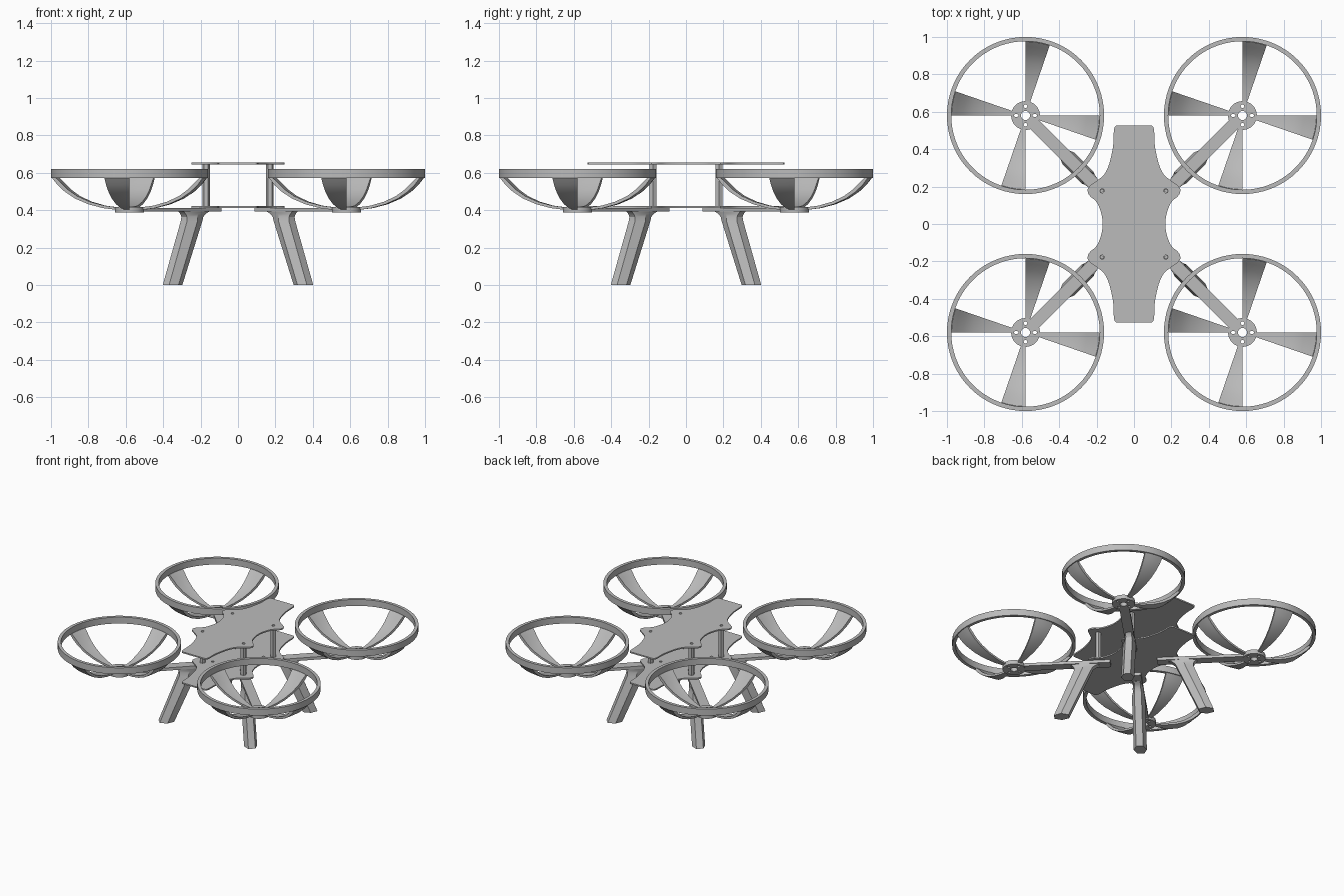
import bpy, bmesh
from math import sin, cos, pi, radians, sqrt

if "Cube" in bpy.data.objects:
    bpy.data.objects.remove(bpy.data.objects["Cube"])

grey = bpy.data.materials.new("plain_grey")
grey.use_nodes = True
grey.diffuse_color = (0.5, 0.5, 0.5, 1)
grey.node_tree.nodes["Principled BSDF"].inputs["Base Color"].default_value = (0.5, 0.5, 0.5, 1)


def finish(name, bm):
    bmesh.ops.recalc_face_normals(bm, faces=bm.faces)
    mesh = bpy.data.meshes.new(name)
    bm.to_mesh(mesh)
    bm.free()
    mesh.materials.clear()
    mesh.materials.append(grey)
    obj = bpy.data.objects.new(name, mesh)
    bpy.context.collection.objects.link(obj)
    bpy.ops.object.select_all(action='DESELECT')
    obj.select_set(True)
    bpy.context.view_layer.objects.active = obj
    bpy.ops.object.shade_smooth_by_angle(angle=radians(30))
    return obj


def loft(name, loops, closed=False):
    """Skin a row of equal loops; cap the ends unless the row closes on itself."""
    bm = bmesh.new()
    rows = [[bm.verts.new(p) for p in loop] for loop in loops]
    n = len(rows[0])
    pairs = list(zip(rows, rows[1:])) + ([(rows[-1], rows[0])] if closed else [])
    for a, b in pairs:
        for i in range(n):
            j = (i + 1) % n
            bm.faces.new((a[i], a[j], b[j], b[i]))
    if not closed:
        bm.faces.new(rows[0])
        bm.faces.new(rows[-1])
    return finish(name, bm)


def revolve(name, profile, start, angle, steps):
    """Turn an (r, z) section about z."""
    full = angle == 2 * pi
    turns = [start + angle * i / steps for i in range(steps + (not full))]
    return loft(name, [[(r * cos(t), r * sin(t), z) for r, z in profile] for t in turns], full)


def plate(name, outlines, z0, z1):
    """Flat sheet from an outline followed by its holes."""
    curve = bpy.data.curves.new(name, 'CURVE')
    curve.dimensions = '2D'
    curve.fill_mode = 'BOTH'
    curve.extrude = (z1 - z0) / 2
    for pts in outlines:
        spline = curve.splines.new('POLY')
        spline.points.add(len(pts) - 1)
        for p, (x, y) in zip(spline.points, pts):
            p.co = (x, y, 0, 1)
        spline.use_cyclic_u = True
    temp = bpy.data.objects.new(name + "_curve", curve)
    bpy.context.collection.objects.link(temp)
    mesh = bpy.data.meshes.new_from_object(
        temp.evaluated_get(bpy.context.evaluated_depsgraph_get()))
    bm = bmesh.new()
    bm.from_mesh(mesh)
    bmesh.ops.remove_doubles(bm, verts=bm.verts, dist=0.0001)
    bmesh.ops.translate(bm, verts=bm.verts, vec=(0, 0, (z0 + z1) / 2))
    bpy.data.objects.remove(temp)
    bpy.data.meshes.remove(mesh)
    return finish(name, bm)


def circle(x, y, r, n=20, stretch_x=1):
    return [(x + r * stretch_x * cos(2 * pi * i / n), y + r * sin(2 * pi * i / n))
            for i in range(n)]


def soften(pts):
    """Cut the corners of a closed outline once."""
    out = []
    for (ax, ay), (bx, by) in zip(pts, pts[1:] + pts[:1]):
        out += [(ax * .75 + bx * .25, ay * .75 + by * .25),
                (ax * .25 + bx * .75, ay * .25 + by * .75)]
    return out


def copies(obj, places, turns=None):
    """Leave obj at the first place and add linked copies at the others."""
    for i, place in enumerate(places):
        o = obj if i == 0 else obj.copy()
        if i:
            bpy.context.collection.objects.link(o)
        o.location = place
        if turns:
            o.rotation_euler.z = turns[i]


signs = [(1, 1), (-1, 1), (-1, -1), (1, -1)]
ROTOR = 0.58
rotor_spots = [(ROTOR * sx, ROTOR * sy, 0) for sx, sy in signs]
post_spots = [(0.17 * sx, 0.177 * sy, 0) for sx, sy in signs]
diagonals = [pi / 4 + i * pi / 2 for i in range(4)]

# Body plates: a waisted outline mirrored from one quarter
quarter = [(.166, 0), (.174, .06), (.198, .12), (.245, .155), (.25, .195), (.20, .23),
           (.16, .26), (.135, .31), (.12, .37), (.109, .43), (.109, .50), (.10, .527), (.07, .527)]
upper = quarter + [(-x, y) for x, y in reversed(quarter)]
outline = soften(upper + [(-x, -y) for x, y in upper[1:-1]])
screw_holes = [circle(x, y, 0.011, 16) for x, y, _ in post_spots]
inner_holes = [circle(.12 * sx, .13 * sy, 0.01, 16) for sx, sy in signs]
plate("top_plate", [outline] + screw_holes, 0.645, 0.655)
plate("bottom_plate", [outline] + screw_holes + inner_holes, 0.413, 0.423)

# Hexagonal hollow posts between the plates
post = plate("post", [circle(0, 0, 0.021, 6), circle(0, 0, 0.01, 12)], 0.423, 0.645)
copies(post, post_spots)

# Arms reach from below the body to the hubs
HUB_DISTANCE = ROTOR * sqrt(2)
arm_end = HUB_DISTANCE - 0.07
arm = plate("arm", [[(.16, -.034), (arm_end, -.034), (arm_end, .034), (.16, .034)],
                    circle(.245, 0, 0.011, 16)], 0.392, 0.413)
copies(arm, [(0, 0, 0)] * 4, diagonals)

# Splayed hexagonal legs flaring into the arms
hexagon = [(0, .045), (-.05, .024), (-.05, -.024), (0, -.045), (.05, -.024), (.05, .024)]
levels = [(0, .495, 1), (.34, .352, 1.15), (.365, .345, 1.25), (.38, .34, 1.5), (.392, .335, 1.9)]
leg = loft("leg", [[(mid + x * depth, y * (1 if z < .36 else .85), z) for x, y in hexagon]
                   for z, mid, depth in levels])
copies(leg, [(0, 0, 0)] * 4, diagonals)

# Rotor hubs with a shaft hole and mounting holes
hub_holes = [circle(0, 0, .024), circle(0, .05, .01, 12), circle(0, -.05, .01, 12),
             circle(.05, 0, .008, 12, 1.6), circle(-.05, 0, .008, 12, 1.6)]
hub = plate("hub", [circle(0, 0, .077, 40)] + hub_holes, 0.387, 0.418)
copies(hub, rotor_spots)
collar = plate("hub_collar", [circle(0, 0, .032, 24), circle(0, 0, .024)], 0.418, 0.424)
copies(collar, rotor_spots)

# Guard rings
ring = revolve("guard_ring", [(.397, .572), (.42, .572), (.42, .62), (.397, .62)], 0, 2 * pi, 72)
copies(ring, rotor_spots)

# Four curved struts carry each ring
outer = [(.068, .402), (.14, .411), (.22, .432), (.29, .462), (.345, .498), (.385, .535), (.415, .574)]
inner = [(r - .02 * i / 6, z + .014) for i, (r, z) in enumerate(outer[:-1])] + [(.395, .574)]
for i in range(4):
    strut = revolve("guard_strut", outer + inner[::-1], i * pi / 2 - radians(19), radians(19), 5)
    copies(strut, rotor_spots)
